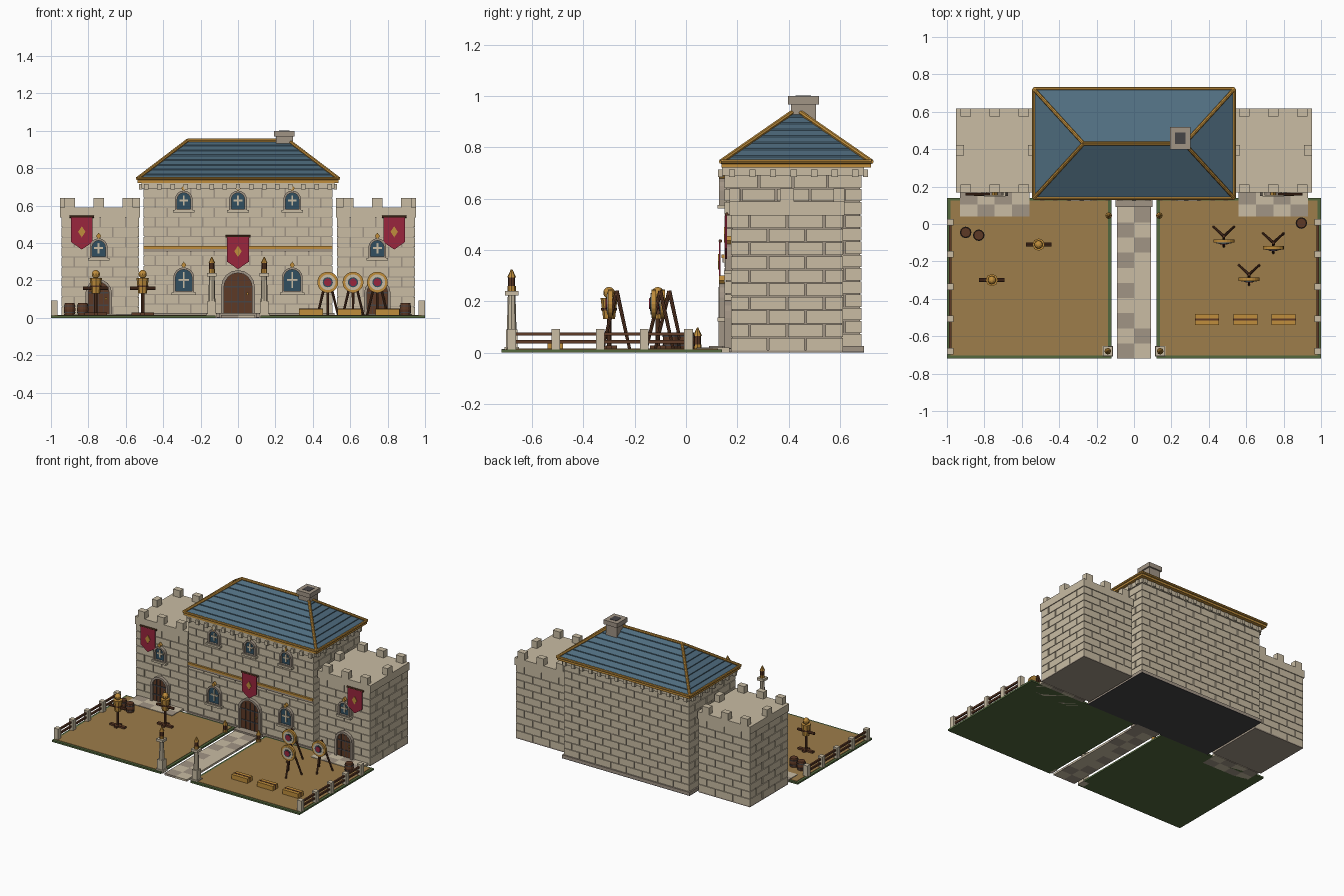
import bpy, bmesh, math, random
from mathutils import Matrix, Vector

cube = bpy.data.objects.get("Cube")
if cube:
    bpy.data.objects.remove(cube)
random.seed(4)


def material(name, r, g, b):
    m = bpy.data.materials.new(name)
    col = [(c / 255) ** 2.2 for c in (r, g, b)] + [1]
    m.diffuse_color = col
    m.use_nodes = True
    m.node_tree.nodes["Principled BSDF"].inputs["Base Color"].default_value = col
    return m


STONE = material("pale stone", 200, 187, 162)
GREY = material("grey stone", 160, 147, 132)
DARK = material("charcoal", 72, 70, 72)
BLUE = material("roof blue", 80, 108, 126)
GOLD = material("gold", 190, 140, 62)
WOOD = material("dark wood", 94, 60, 42)
GREEN = material("grass", 84, 104, 64)
SAND = material("sand", 156, 124, 76)
RED = material("banner red", 152, 42, 64)
GLASS = material("window glass", 52, 80, 96)


def finish(bm, name, mat):
    bmesh.ops.recalc_face_normals(bm, faces=bm.faces)
    me = bpy.data.meshes.new(name)
    bm.to_mesh(me)
    bm.free()
    me.materials.append(mat)
    ob = bpy.data.objects.new(name, me)
    bpy.context.collection.objects.link(ob)
    return ob


def boxes(name, mat, spans):
    """One mesh of boxes, each given as x0, x1, y0, y1, z0, z1."""
    bm = bmesh.new()
    for x0, x1, y0, y1, z0, z1 in spans:
        mid = Vector((x0 + x1, y0 + y1, z0 + z1)) / 2
        size = Matrix.Diagonal((x1 - x0, y1 - y0, z1 - z0, 1))
        bmesh.ops.create_cube(bm, size=1, matrix=Matrix.Translation(mid) @ size)
    return finish(bm, name, mat)


def block(x, y, z, w, d, h):
    return (x - w / 2, x + w / 2, y - d / 2, y + d / 2, z, z + h)


def rods(name, mat, pairs, r, r2=None, sides=8):
    """Round bars between pairs of points, tapering from r to r2."""
    bm = bmesh.new()
    for a, b in pairs:
        a, b = Vector(a), Vector(b)
        turn = (b - a).to_track_quat("Z", "Y").to_matrix().to_4x4()
        bmesh.ops.create_cone(bm, cap_ends=True, segments=sides, radius1=r,
                              radius2=r if r2 is None else r2, depth=(b - a).length,
                              matrix=Matrix.Translation((a + b) / 2) @ turn)
    return finish(bm, name, mat)


def plate(name, mat, outline, y0, y1, inner=None):
    """Upright slab from an x-z outline, or a ring when inner is given."""
    bm = bmesh.new()
    loops = [[bm.verts.new((x, y, z)) for x, z in pts]
             for pts in (outline, inner or outline) for y in (y0, y1)]
    front, back, in_front, in_back = loops
    n = len(outline)
    pairs = [(front, back)]
    if inner:
        pairs += [(in_front, in_back), (front, in_front), (back, in_back)]
    else:
        bm.faces.new(front)
        bm.faces.new(back)
        for v in in_front + in_back:
            bm.verts.remove(v)
    for p, q in pairs:
        for i in range(n):
            j = (i + 1) % n
            bm.faces.new((p[i], p[j], q[j], q[i]))
    return finish(bm, name, mat)


def arch(x, z, w, h, steps=8):
    r = w / 2
    top = [(x + r * math.cos(math.pi * i / steps), z + h - r + r * math.sin(math.pi * i / steps))
           for i in range(steps + 1)]
    return [(x + r, z)] + top + [(x - r, z)]


def diamond(x, z, w, h):
    return [(x + w, z), (x, z + h), (x - w, z), (x, z - h)]


# Coursed masonry: raised staggered blocks around a recessed core
def masonry(name, x0, x1, y0, y1, z0, z1, rows):
    inset, gap, deep = 0.006, 0.004, 0.02
    boxes(name + "_mortar", GREY, [(x0 + inset, x1 - inset, y0 + inset, y1 - inset, z0, z1)])
    step, spans = (z1 - z0) / rows, []
    for row in range(rows):
        za, zb = z0 + row * step + gap, z0 + (row + 1) * step
        for lo, hi, along_x in ((x0, x1, True), (y0, y1, False)):
            count = round((hi - lo) / 0.125)
            size = (hi - lo) / count
            cuts = [lo] + [lo + (i + (0.5 if row % 2 else 0)) * size
                           for i in range(0 if row % 2 else 1, count)] + [hi]
            for a, b in zip(cuts, cuts[1:]):
                a, b = a + gap * (a > lo), b - gap * (b < hi)
                if along_x:
                    spans += [(a, b, y0, y0 + deep, za, zb), (a, b, y1 - deep, y1, za, zb)]
                else:
                    spans += [(x0, x0 + deep, a, b, za, zb), (x1 - deep, x1, a, b, za, zb)]
    boxes(name + "_blocks", STONE, spans)


# Main hall
masonry("hall", -0.505, 0.505, 0.15, 0.685, 0.02, 0.69, 13)
boxes("hall_plinth", GREY, [(-0.515, 0.515, 0.14, 0.695, 0.004, 0.025)])
boxes("hall_foundation", DARK, [(-0.515, 0.515, 0.14, 0.695, 0, 0.004)])
boxes("hall_cornice", STONE, [(-0.515, 0.515, 0.14, 0.695, 0.69, 0.725)])
dentils = [block(-0.49 + i * 0.07, y, 0.685, 0.024, 0.02, 0.03) for i in range(15) for y in (0.135, 0.70)]
dentils += [block(x, 0.18 + i * 0.08, 0.685, 0.02, 0.024, 0.03) for i in range(7) for x in (-0.52, 0.52)]
boxes("cornice_dentils", STONE, dentils)
boxes("string_course", GOLD, [(-0.505, 0.505, 0.138, 0.152, 0.368, 0.383)])
boxes("string_course_shadow_board", GREY, [(-0.505, 0.505, 0.142, 0.152, 0.352, 0.368)])

# Hipped roof in stepped shingle courses
bm = bmesh.new()
courses = 8


def roof_ring(t, lift):
    hx, hy, z = 0.535 - 0.265 * t, 0.292 * (1 - t), 0.738 + 0.205 * t + lift
    return [bm.verts.new((sx * hx, 0.43 + sy * hy, z)) for sx, sy in ((-1, -1), (1, -1), (1, 1), (-1, 1))]


rings = []
for c in range(courses):
    rings += [roof_ring(c / courses, 0), roof_ring(c / courses, 0.006), roof_ring((c + 1) / courses, 0)]
for k, (p, q) in enumerate(zip(rings, rings[1:])):
    if k % 3 < 2:
        for i in range(4):
            j = (i + 1) % 4
            bm.faces.new((p[i], p[j], q[j], q[i]))
finish(bm, "shingle_roof", BLUE)
corners = [(sx * 0.537, 0.43 + sy * 0.293, 0.745) for sx, sy in ((-1, -1), (1, -1), (1, 1), (-1, 1))]
ridge = [(-0.27, 0.43, 0.948), (0.27, 0.43, 0.948)]
rods("ridge_and_hips", GOLD, [ridge] + [(c, ridge[c[0] > 0]) for c in corners], 0.010)
rods("eave_rail", GOLD, list(zip(corners, corners[1:] + corners[:1])), 0.009)
boxes("eave_board", GOLD, [(-0.537, 0.537, 0.138, 0.722, 0.722, 0.738)])

# Chimney
boxes("chimney", GREY, [block(0.248, 0.458, 0.84, 0.09, 0.098, 0.135), block(0.248, 0.458, 0.968, 0.11, 0.12, 0.032)])
boxes("chimney_flue", DARK, [block(0.248, 0.458, 0.998, 0.055, 0.06, 0.004)])


def window(name, x, z, w, h, wall):
    plate(name + "_surround", GREY, arch(x, z, w, h), wall - 0.022, wall + 0.01,
          arch(x, z + 0.012, w - 0.024, h - 0.024))
    plate(name + "_glass", GLASS, arch(x, z + 0.01, w - 0.02, h - 0.02), wall - 0.007, wall + 0.005)
    boxes(name + "_bars", STONE, [block(x, wall - 0.01, z + 0.03, 0.01, 0.008, h - 0.055),
                                  block(x, wall - 0.01, z + h * 0.48, w * 0.5, 0.008, 0.01)])
    boxes(name + "_sill", STONE, [block(x, wall - 0.01, z - 0.008, w + 0.02, 0.035, 0.014)])
    plate(name + "_finial", GOLD, diamond(x, z + h + 0.012, 0.014, 0.018), wall - 0.022, wall)


def door(name, x, z, w, h, wall):
    plate(name + "_surround", GREY, arch(x, z, w, h), wall - 0.024, wall + 0.01,
          arch(x, z - 0.001, w - 0.03, h - 0.014))
    plate(name + "_leaf", WOOD, arch(x, z, w - 0.026, h - 0.012), wall - 0.01, wall + 0.005)
    boxes(name + "_straps", DARK, [block(x, wall - 0.011, z + h * f, w - 0.034, 0.005, 0.008) for f in (0.25, 0.6)]
          + [block(x + k * w * 0.2, wall - 0.0105, z, 0.003, 0.004, h * 0.85) for k in (-1, 0, 1)])
    boxes(name + "_handle", GOLD, [block(x + w * 0.28, wall - 0.014, z + h * 0.42, 0.01, 0.012, 0.014)])


def banner(name, x, top, wall):
    half, drop, tip = 0.058, 0.135, 0.175
    plate(name + "_cloth", RED, [(x - half, top), (x + half, top), (x + half, top - drop),
                                 (x, top - tip), (x - half, top - drop)], wall - 0.022, wall - 0.015)
    plate(name + "_emblem", GOLD, diamond(x, top - 0.08, 0.02, 0.03), wall - 0.026, wall - 0.02)
    rods(name + "_rod", WOOD, [((x - 0.066, wall - 0.016, top), (x + 0.066, wall - 0.016, top))], 0.007)


# Hall openings
for x in (-0.29, 0, 0.29):
    window("upper_window", x, 0.57, 0.095, 0.11, 0.15)
for x in (-0.29, 0.29):
    window("lower_window", x, 0.13, 0.112, 0.14, 0.15)
door("main_door", 0, 0.025, 0.18, 0.23, 0.15)
boxes("door_step", GREY, [(-0.1, 0.1, 0.09, 0.15, 0, 0.025)])
banner("hall_banner", 0, 0.435, 0.15)

# Mirrored side towers, yards, fences and lamps
for s, side in ((-1, "right"), (1, "left")):
    xa, xb = sorted((s * 0.53, s * 0.945))
    mid = s * 0.745
    masonry(side + "_tower", xa, xb, 0.175, 0.612, 0.004, 0.535, 10)
    boxes(side + "_tower_base", GREY, [(xa, xb, 0.175, 0.612, 0, 0.01)])
    boxes(side + "_parapet", STONE, [(xa - 0.006, xb + 0.006, 0.169, 0.618, 0.535, 0.59)])
    merlons = [block(mid + k * 0.155, y, 0.585, 0.056, 0.042, 0.055) for k in (-1, 0, 1) for y in (0.19, 0.597)]
    merlons += [block(x, 0.394, 0.585, 0.042, 0.056, 0.055) for x in (xa + 0.015, xb - 0.015)]
    boxes(side + "_merlons", STONE, merlons)
    window(side + "_tower_window", mid, 0.315, 0.095, 0.11, 0.175)
    door(side + "_tower_door", mid, 0.015, 0.14, 0.19, 0.175)
    banner(side + "_tower_banner", s * 0.835, 0.54, 0.175)

    # Yard
    ga, gb = sorted((s * 0.12, s * 1.0))
    boxes(side + "_lawn", GREEN, [(ga, gb, -0.72, 0.14, 0, 0.012)])
    boxes(side + "_training_sand", SAND, [(ga + 0.018, gb - 0.018, -0.702, 0.125, 0.008, 0.015)])
    for mat, odd in ((STONE, 0), (GREY, 1)):
        boxes(side + "_tower_paving", mat, [block(mid + (i - 1.5) * 0.0925, 0.0725 + j * 0.065, 0, 0.0925, 0.065, 0.019)
                                            for i in range(4) for j in range(2) if (i + j) % 2 == odd])

    # Fence
    posts = [-0.68 + i * 0.1725 for i in range(5)]
    boxes(side + "_fence_posts", STONE, [block(s * 0.982, y, 0.01, 0.034, 0.034, 0.082) for y in posts])
    boxes(side + "_fence_rails", WOOD, [block(s * 0.982, -0.335, z, 0.012, 0.69, 0.013) for z in (0.036, 0.066)])

    # Gate pillar and path lamp
    px, py = s * 0.14, -0.68
    boxes(side + "_pillar_blocks", STONE, [block(px, py, 0, 0.056, 0.056, 0.022), block(px, py, 0.02, 0.044, 0.044, 0.07),
                                           block(px, py, 0.222, 0.052, 0.052, 0.018)])
    rods(side + "_pillar_shaft", STONE, [((px, py, 0.08), (px, py, 0.225))], 0.019, 0.015)
    for lx, ly, lz in ((px, py, 0.24), (s * 0.135, 0.045, 0.012)):
        rods(side + "_lantern_base", GOLD, [((lx, ly, lz), (lx, ly, lz + 0.02))], 0.016)
        rods(side + "_lantern_body", WOOD, [((lx, ly, lz + 0.02), (lx, ly, lz + 0.055))], 0.014)
        rods(side + "_lantern_cap", GOLD, [((lx, ly, lz + 0.052), (lx, ly, lz + 0.085))], 0.018, 0.003)

# Paved path
tiles = {True: [], False: []}
for i in range(2):
    for j in range(10):
        tiles[(i + j) % 2 == 0 and random.random() < 0.8].append(
            block((i - 0.5) * 0.09, -0.6795 + j * 0.081, 0, 0.09, 0.081, 0.014))
boxes("path_dark_tiles", GREY, tiles[True])
boxes("path_pale_tiles", STONE, tiles[False])

# Training dummies
for x, y in ((-0.51, -0.11), (-0.76, -0.3)):
    boxes("dummy_base", WOOD, [block(x, y, 0.012, 0.12, 0.022, 0.016), block(x, y, 0.012, 0.022, 0.06, 0.016)])
    rods("dummy_post", WOOD, [((x, y, 0.02), (x, y, 0.2))], 0.009)
    rods("dummy_arms", WOOD, [((x - 0.068, y, 0.158), (x + 0.068, y, 0.158))], 0.010)
    rods("dummy_torso", GOLD, [((x, y, 0.13), (x, y, 0.212))], 0.023, 0.033)
    bm = bmesh.new()
    bmesh.ops.create_uvsphere(bm, u_segments=10, v_segments=7, radius=0.023, matrix=Matrix.Translation((x, y, 0.233)))
    finish(bm, "dummy_head", GOLD)
    rods("dummy_strap", WOOD, [((x, y, 0.165), (x, y, 0.173))], 0.031)

# Archery targets
for x, y in ((0.48, -0.07), (0.745, -0.105), (0.615, -0.275)):
    top = (x, y + 0.005, 0.24)
    rods("target_legs", WOOD, [(top, (x - 0.055, y + 0.055, 0.014)), (top, (x + 0.055, y + 0.055, 0.014)),
                               (top, (x, y - 0.05, 0.014))], 0.008, 0.006)
    for label, mat, r, front in (("straw", GOLD, 0.056, 0.030), ("pale_ring", STONE, 0.042, 0.033),
                                 ("blue_ring", GLASS, 0.027, 0.036), ("bullseye", RED, 0.020, 0.039)):
        rods("target_" + label, mat, [((x, y - 0.012, 0.19), (x, y - front, 0.19))], r, sides=20)

# Straw bales and barrels
bales = [0.39, 0.595, 0.80]
boxes("straw_bales", GOLD, [block(x, -0.51, 0.012, 0.128, 0.06, 0.036) for x in bales])
boxes("bale_bands", WOOD, [block(x, -0.51, 0.012, 0.13, 0.01, 0.038) for x in bales])
for x, y in ((-0.9, -0.045), (-0.83, -0.06), (0.895, 0.005)):
    rods("barrel", WOOD, [((x, y, 0.045), (x, y, 0.012)), ((x, y, 0.045), (x, y, 0.078))], 0.031, 0.026, 12)
    rods("barrel_hoops", DARK, [((x, y, z), (x, y, z + 0.006)) for z in (0.026, 0.06)], 0.031, sides=12)
